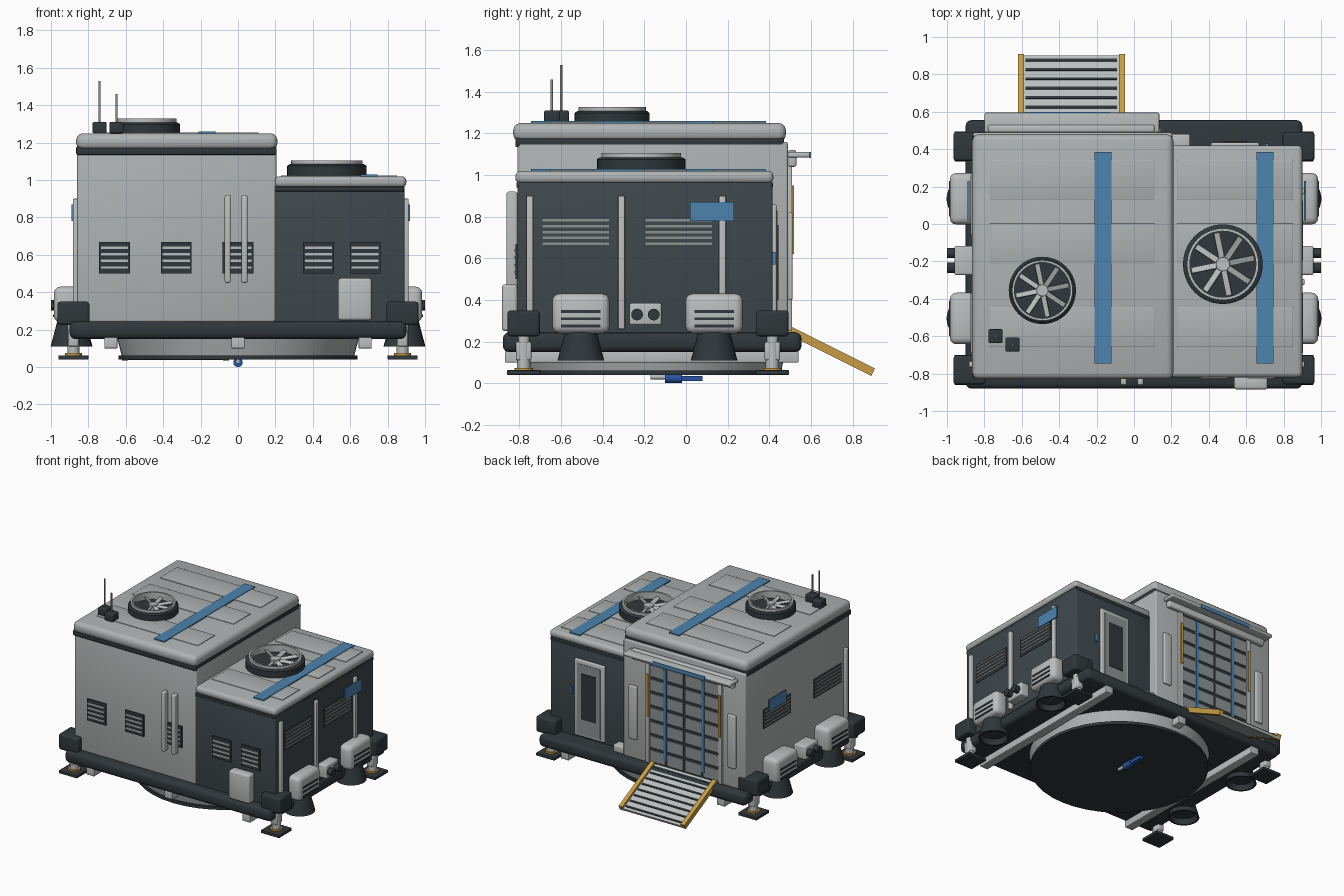
import bpy, bmesh, math
from mathutils import Matrix, Vector

cube = bpy.data.objects.get("Cube")
if cube:
    bpy.data.objects.remove(cube, do_unlink=True)


def material(name, *rgb):
    m = bpy.data.materials.new(name)
    m.use_nodes = True
    m.diffuse_color = (*rgb, 1)
    m.node_tree.nodes["Principled BSDF"].inputs["Base Color"].default_value = (*rgb, 1)
    return m


wall = material("wall_grey", .43, .45, .45)
trim = material("trim_grey", .5, .52, .52)
charcoal = material("charcoal", .05, .065, .073)
dark = material("dark_slate", .03, .038, .043)
door_grey = material("door_grey", .27, .29, .29)
blue = material("accent_blue", .075, .23, .43)
deep_blue = material("deep_blue", .02, .09, .36)
yellow = material("safety_yellow", .58, .34, .06)


def finish(name, bm, mat, matrix=None):
    if matrix:
        bm.transform(matrix)
    bmesh.ops.recalc_face_normals(bm, faces=bm.faces)
    for f in bm.faces:
        f.smooth = True
    for e in bm.edges:
        e.smooth = len(e.link_faces) == 2 and e.calc_face_angle() < .6
    mesh = bpy.data.meshes.new(name)
    bm.to_mesh(mesh)
    bm.free()
    mesh.materials.append(mat)
    obj = bpy.data.objects.new(name, mesh)
    bpy.context.collection.objects.link(obj)
    return obj


def box(name, mat, xs, ys, zs, bevel=0, matrix=None):
    """Box from its extents, with optional rounded edges."""
    bm = bmesh.new()
    bmesh.ops.create_cube(bm, size=1)
    for v in bm.verts:
        v.co = Vector([sum(r) / 2 + c * (r[1] - r[0]) for c, r in zip(v.co, (xs, ys, zs))])
    if bevel:
        bmesh.ops.bevel(bm, geom=bm.edges[:], offset=bevel, segments=3, profile=.5, affect='EDGES')
    return finish(name, bm, mat, matrix)


def around(c, width):
    return c - width / 2, c + width / 2


def lathe(name, mat, centre, profile, axis='Z', steps=40):
    """Spin a (radius, height) profile around an axis through centre."""
    bm = bmesh.new()
    verts = [bm.verts.new((r, 0, h)) for r, h in profile]
    edges = [bm.edges.new(p) for p in zip(verts, verts[1:])]
    bmesh.ops.spin(bm, geom=verts + edges, axis=(0, 0, 1), cent=(0, 0, 0),
                   angle=math.tau, steps=steps, use_duplicate=False)
    bmesh.ops.remove_doubles(bm, verts=bm.verts, dist=.0004)
    turn = {'Z': Matrix(), 'X': Matrix.Rotation(math.pi / 2, 4, 'Y'),
            'Y': Matrix.Rotation(-math.pi / 2, 4, 'X')}[axis]
    return finish(name, bm, mat, Matrix.Translation(centre) @ turn)


def cylinder(name, mat, centre, radius, height, axis='Z', top=None):
    top = radius if top is None else top
    return lathe(name, mat, centre, [(0, 0), (radius, 0), (top, height), (0, height)], axis)


# Base platform, skid rails and turntable
MID = -.165
box("base_platform", dark, (-.9, .9), (-.88, .555), (.15, .245), .03)
for x in (-.68, 0, .68):
    box("skid_rail", trim, around(x, .07), (-.87, .54), (.1, .16), .005)
lathe("turntable_ring", wall, (0, MID, 0), [(0, .055), (.62, .055), (.645, .15), (0, .15)], steps=64)
cylinder("turntable_disc", dark, (0, MID, .04), .64, .022)
cylinder("coupling_body", deep_blue, (0, -.1, .025), .025, .08, 'Y')
cylinder("coupling_pin", trim, (0, -.17, .03), .012, .08, 'Y')
box("coupling_lever", deep_blue, (-.015, .015), (-.03, .08), (.01, .035))

# Corner jacks
for x in (-.88, .88):
    for y in (-.78, .415):
        box("corner_block", dark, around(x, .17), around(y, .155), (.225, .35), .015)
        cylinder("jack_post", trim, (x, y, .07), .032, .17)
        box("jack_sleeve", trim, around(x, .055), around(y, .075), (.11, .2), .01)
        cylinder("jack_collar", yellow, (x, y, .06), .045, .014)
        box("jack_foot", dark, around(x, .16), around(y, .16), (.04, .063), .004)

# Tall module
box("tall_module", wall, (-.86, .205), (-.81, .49), (.24, 1.16), .012)
box("tall_roof_seal", dark, (-.865, .205), (-.82, .47), (1.135, 1.18), .008)
box("tall_roof", wall, (-.865, .21), (-.83, .48), (1.16, 1.25), .035)

# Low module
box("low_module", charcoal, (.19, .89), (-.81, .415), (.24, .97), .008)
box("low_roof_seal", dark, (.2, .89), (-.815, .417), (.94, .965), .004)
box("low_roof", wall, (.195, .9), (-.82, .42), (.96, 1.02), .025)
box("corner_gusset", trim, (.19, .3), (.4, .48), (.24, .3), .01)


def fan(x, y, z, r):
    cylinder("fan_floor", dark, (x, y, z), r * .85, .025)
    lathe("fan_housing", dark, (x, y, z),
          [(r * .85, 0), (r, 0), (r, .05), (r * .93, .06), (r * .85, .06), (r * .85, 0)])
    lathe("fan_rim", trim, (x, y, z),
          [(r * .83, .02), (r * .9, .02), (r * .9, .08), (r * .83, .08), (r * .83, .02)])
    cylinder("fan_hub", trim, (x, y, z), r * .2, .06, top=r * .17)
    for i in range(8):
        m = (Matrix.Translation((x, y, z + .045)) @ Matrix.Rotation(i * math.tau / 8 + .2, 4, 'Z')
             @ Matrix.Rotation(.35, 4, 'X'))
        box("fan_blade", trim, (r * .15, r * .8), (-r * .075, r * .075), (-.003, .003), 0, m)


# Roof equipment
fan(-.49, -.355, 1.248, .18)
fan(.475, -.215, 1.025, .213)
for xs, z, stripe in (((-.77, .11), 1.25, -.165), ((.23, .85), 1.02, .7)):
    for y in (.235, -.105, -.55):
        box("roof_panel", wall, xs, around(y, .215), (z - .01, z + .005), .003)
    box("roof_stripe", blue, around(stripe, .09), (-.745, .385), (z, z + .009))
for x, y, top in ((-.74, -.6, 1.53), (-.65, -.645, 1.46)):
    box("antenna_base", dark, around(x, .075), around(y, .075), (1.25, 1.31), .008)
    cylinder("antenna_rod", door_grey, (x, y, 1.3), .006, top - 1.3)


# Front vents, conduits and locker
FRONT = -.81
for x in (-.66, -.33, 0, .43, .68):
    box("front_vent", dark, around(x, .165), (FRONT - .009, FRONT), (.5, .67))
    for i in range(4):
        box("vent_slat", trim, around(x, .145), (FRONT - .016, FRONT), around(.533 + i * .035, .012))
for x in (-.055, .035):
    box("front_conduit", trim, around(x, .032), (-.862, FRONT), (.45, .92), .01)
box("front_locker", trim, around(.625, .18), (-.885, FRONT), (.25, .475), .015)

# Side details, mirrored with a sign
for s, face, posts, vents in ((1, .89, (-.75, -.31, .175), (-.53, -.035)), (-1, .86, (-.75,), (-.53, .1))):
    def out(a, b):
        return tuple(sorted((s * a, s * b)))

    for y in posts:
        box("side_post", trim, out(face - .01, face + .022), around(y, .032), (.26, .9), .006)
    for y in vents:
        box("side_vent", charcoal, out(face - .01, face + .006), around(y, .34), (.65, .8))
        for i in range(5):
            box("side_slat", door_grey, out(face, face + .013), around(y, .32), around(.67 + i * .028, .012))
    box("side_plate", blue, out(face + .02, face + .029), (.02, .23), (.78, .87))
    # Lift units with nozzles below
    for y in (-.505, .135):
        box("lift_unit", trim, out(face - .02, .985), around(y, .275), (.24, .43), .035)
        for i in range(3):
            box("lift_grille", dark, out(.97, .989), around(y, .19), around(.275 + i * .035, .014))
        lathe("lift_nozzle", dark, (s * .89, y, 0),
              [(0, .16), (.085, .15), (.1, .11), (.112, .11), (.075, .25), (0, .25)])
    # Twin connector
    box("connector_box", trim, out(face - .02, .96), around(-.195, .155), (.28, .385), .01)
    for y in (-.235, -.155):
        cylinder("connector_port", dark, (s * .97 - .03, y, .33), .028, .06, 'X')

# Cargo door
BACK = .49
LEFT, RIGHT = -.65, -.02
box("cargo_door", dark, (LEFT, RIGHT), (BACK - .01, BACK + .006), (.25, 1.04))
step_x, step_z = (RIGHT - LEFT) / 4, .78 / 7
for i in range(4):
    for j in range(7):
        box("door_panel", door_grey, around(LEFT + (i + .5) * step_x, step_x - .016), (BACK, BACK + .014),
            around(.255 + (j + .5) * step_z, step_z - .022))
for x in (LEFT, RIGHT):
    box("door_jamb", trim, around(x, .035), (BACK - .01, BACK + .02), (.25, 1.06), .005)
    box("door_marker", yellow, around(x, .02), (BACK, BACK + .028), (.62, .95))
for x in (-.5, -.17):
    box("door_strip", blue, around(x, .025), (BACK, BACK + .02), (.3, 1.02))
for x in (-.75, .11):
    box("back_panel", trim, around(x, .07), (BACK, BACK + .022), (.4, .82), .008)
box("door_header", trim, (-.78, .11), (BACK, BACK + .04), (1.04, 1.12), .01)
box("awning", trim, (-.8, .135), (BACK, .595), (1.085, 1.11), .008)
box("awning_strip", blue, (-.58, -.13), (.592, .6), (1.083, 1.112))

# Personnel door
box("side_door", trim, (.41, .67), (.41, .435), (.26, .86), .008)
box("side_door_leaf", door_grey, (.44, .64), (.41, .439), (.28, .83))
box("side_door_window", dark, (.475, .605), (.41, .444), (.4, .76))
box("door_handle", blue, around(.71, .02), (.41, .43), (.57, .63))

# Ramp, built flat along y and tilted down
length = math.hypot(.4, .2)
tilt = Matrix.Translation((-.335, .5, .255)) @ Matrix.Rotation(-math.atan2(.2, .4), 4, 'X')
box("ramp_deck", trim, (-.265, .265), (0, length), (-.02, 0), 0, tilt)
for i in range(8):
    box("ramp_tread", dark, (-.245, .245), around((i + .5) * length / 8, .014), (-.01, .006), 0, tilt)
for x in (-.27, .27):
    box("ramp_rail", yellow, around(x, .033), (0, length), (-.022, .018), 0, tilt)
